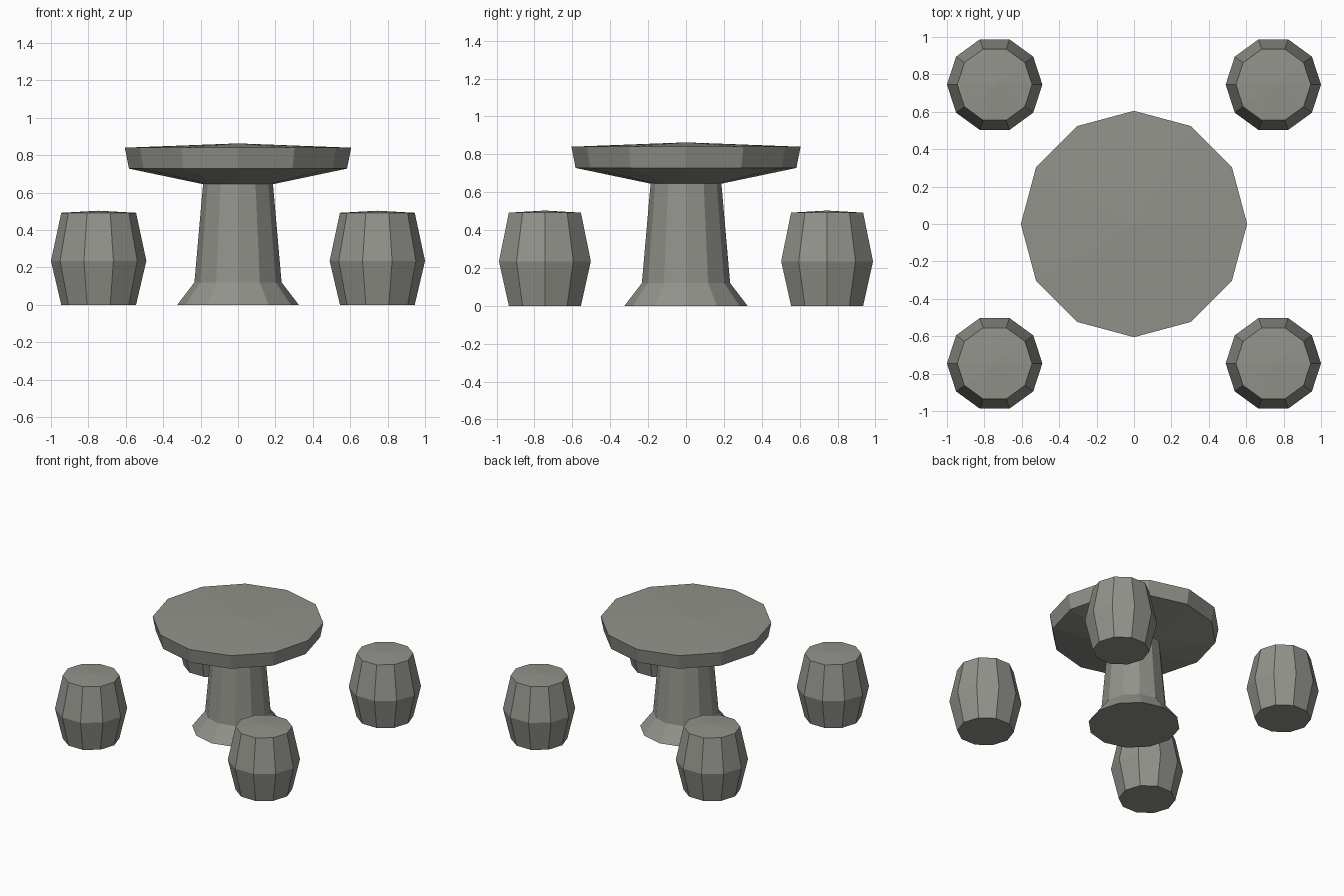
import bpy, bmesh
from math import cos, sin, tau

if "Cube" in bpy.data.objects:
    bpy.data.objects.remove(bpy.data.objects["Cube"], do_unlink=True)

stone = bpy.data.materials.new("grey stone")
stone.use_nodes = True
colour = (0.29, 0.29, 0.262, 1)
stone.diffuse_color = colour
bsdf = next(n for n in stone.node_tree.nodes if n.type == 'BSDF_PRINCIPLED')
bsdf.inputs["Base Color"].default_value = colour
bsdf.inputs["Roughness"].default_value = 0.9


def lathe(name, profile, sides, location=(0, 0, 0), floor=True, peak=None):
    """Faceted solid from (radius, height) rings, with optional floor and peaked top."""
    bm = bmesh.new()
    rings = [[bm.verts.new((r * cos(tau * i / sides), r * sin(tau * i / sides), z))
              for i in range(sides)] for r, z in profile]
    for low, high in zip(rings, rings[1:]):
        for i in range(sides):
            j = (i + 1) % sides
            bm.faces.new((low[i], low[j], high[j], high[i]))
    if floor:
        bm.faces.new(rings[0][::-1])
    if peak is not None:
        tip = bm.verts.new((0, 0, peak))
        for i in range(sides):
            bm.faces.new((rings[-1][i], rings[-1][(i + 1) % sides], tip))
    mesh = bpy.data.meshes.new(name)
    bm.to_mesh(mesh)
    bm.free()
    mesh.materials.append(stone)
    obj = bpy.data.objects.new(name, mesh)
    obj.location = location
    bpy.context.collection.objects.link(obj)
    return obj


# Table: flared pedestal joined to a shallow dished top
lathe("table_pedestal", [(0.325, 0), (0.233, 0.12), (0.187, 0.645)], 12)
lathe("table_top", [(0.187, 0.645), (0.583, 0.728), (0.605, 0.84)], 12,
      floor=False, peak=0.863)

# Four barrel-shaped stools at the corners
for depth, y in (("front", -0.745), ("back", 0.745)):
    for side, x in (("right", -0.745), ("left", 0.745)):
        lathe(f"stool_{depth}_{side}", [(0.2, 0), (0.255, 0.235), (0.2, 0.492)], 10,
              location=(x, y, 0), peak=0.503)
